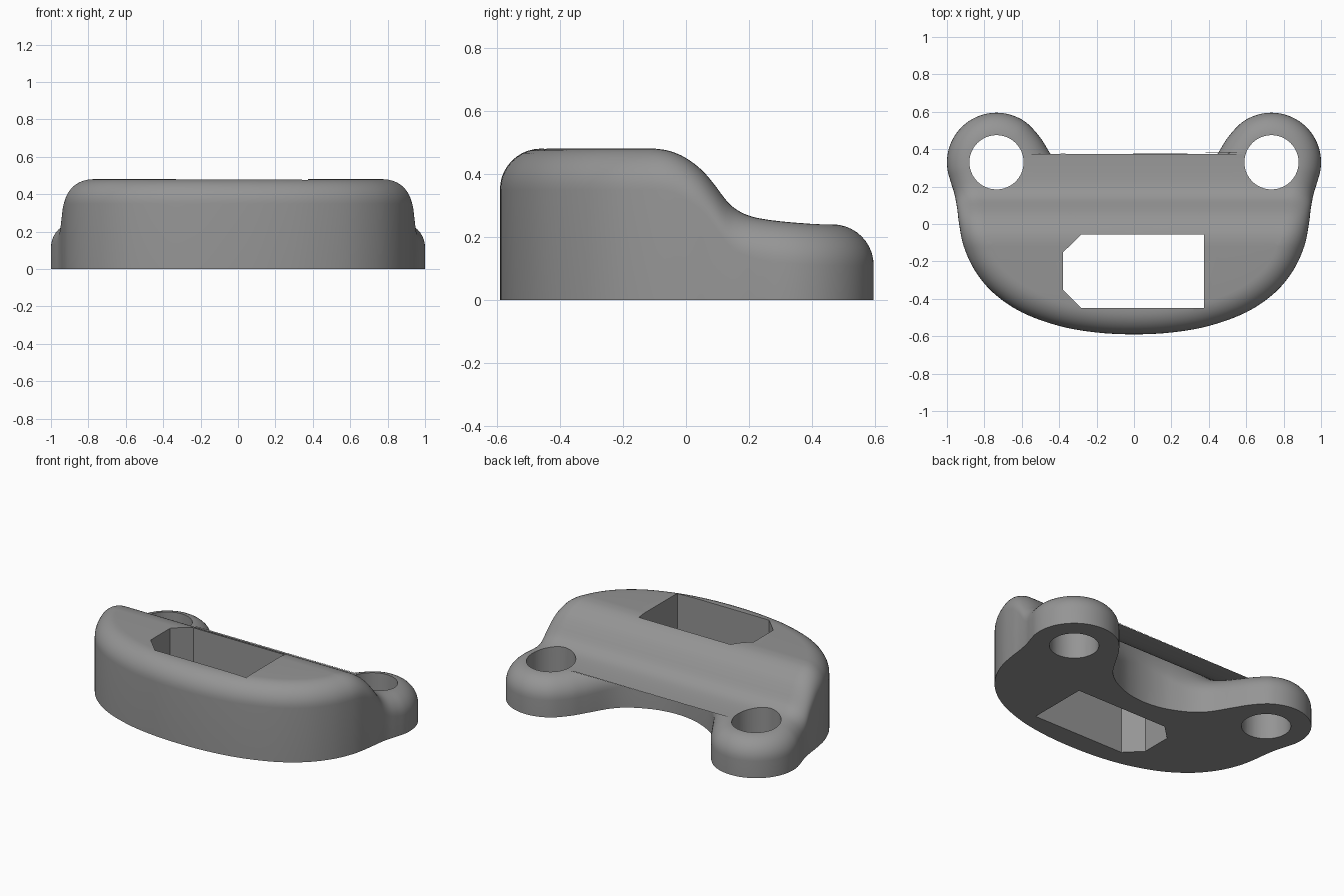
import bpy, bmesh, math
from mathutils import Vector

if "Cube" in bpy.data.objects:
    bpy.data.objects.remove(bpy.data.objects["Cube"])

R = 0.13                      # round-over of the top edge
EAR = Vector((0.735, 0.33))   # mounting ear centre
EAR_R, HOLE_R = 0.265, 0.145

grey = bpy.data.materials.new("mid grey")
grey.diffuse_color = (0.30, 0.30, 0.30, 1)
grey.use_nodes = True
grey.node_tree.nodes["Principled BSDF"].inputs["Base Color"].default_value = grey.diffuse_color


def spline(pts, steps, closed):
    """Smooth curve through 2D points."""
    n, out = len(pts), []
    get = (lambda i: pts[i % n]) if closed else (lambda i: pts[max(0, min(n - 1, i))])
    for i in range(n if closed else n - 1):
        a, b, c, d = (Vector(get(i + k)) for k in (-1, 0, 1, 2))
        for s in range(steps):
            t = s / steps
            out.append(0.5 * (2 * b + (c - a) * t + (2 * a - 5 * b + 4 * c - d) * t * t
                              + (3 * b - a - 3 * c + d) * t ** 3))
    return out if closed else out + [Vector(pts[-1])]


# Height of the top, stepping down from the body to the ears
step = spline([(-0.13, 0.48), (-0.1, 0.48), (-0.05, 0.472), (0, 0.45), (0.05, 0.412),
               (0.09, 0.366), (0.115, 0.332), (0.145, 0.298), (0.19, 0.271), (0.25, 0.256),
               (0.35, 0.245), (0.46, 0.24), (0.6, 0.24)], 6, False)


def height(y):
    if y <= step[0].x:
        return step[0].y
    for a, b in zip(step, step[1:]):
        if y <= b.x:
            return a.y + (b.y - a.y) * (y - a.x) / (b.x - a.x)
    return step[-1].y


# Right half of the outline, front to back, then mirrored
half = [(0, -0.59), (0.2, -0.58), (0.4, -0.545), (0.6, -0.472), (0.75, -0.37), (0.85, -0.25),
        (0.91, -0.12), (0.935, 0), (0.945, 0.08), (0.96, 0.16), (0.98, 0.225)]
for k in range(10):
    a = math.radians(-8 + 138 * k / 9)
    half.append((EAR.x + EAR_R * math.cos(a), EAR.y + EAR_R * math.sin(a)))
half += [(0.5, 0.46), (0.45, 0.38), (0.37, 0.25), (0.29, 0.175), (0.18, 0.12),
         (0.09, 0.095), (0, 0.087)]
outline = spline(half + [(-x, y) for x, y in reversed(half[1:-1])], 6, True)
n = len(outline)
inward = []
for i in range(n):
    t = (outline[(i + 1) % n] - outline[i - 1]).normalized()
    inward.append(Vector((-t.y, t.x)))

# Body: floor, wall and rounded edge as stacked rings
bm = bmesh.new()
rings = [[bm.verts.new((p.x, p.y, 0)) for p in outline]]
ARC = 10
for k in range(ARC + 1):
    a = math.pi / 2 * k / ARC
    d, drop = R * (1 - math.cos(a)), R * (1 - math.sin(a))
    ring = []
    for p, v in zip(outline, inward):
        q = p + v * d
        ring.append(bm.verts.new((q.x, q.y, 0.5 if k == ARC else height(q.y) - drop)))
    rings.append(ring)
for lo, hi in zip(rings, rings[1:]):
    for i in range(n):
        j = (i + 1) % n
        bm.faces.new((lo[i], lo[j], hi[j], hi[i]))
bm.faces.new(rings[0][::-1])

# Top surface: sliced across and bent to the stepped height
cap = bm.faces.new(rings[-1])
cap.material_index = 1
bmesh.ops.triangulate(bm, faces=[cap])
for k in range(46):
    faces = [f for f in bm.faces if f.material_index == 1]
    geom = faces + list({e for f in faces for e in f.edges}) + list({v for f in faces for v in f.verts})
    bmesh.ops.bisect_plane(bm, geom=geom, dist=1e-5, plane_co=(0, -0.12 + 0.0127 * k, 0),
                           plane_no=(0, 1, 0))
for v in {v for f in bm.faces if f.material_index == 1 for v in f.verts}:
    v.co.z = height(v.co.y)
for f in bm.faces:
    f.material_index = 0
bmesh.ops.triangulate(bm, faces=[f for f in bm.faces if len(f.verts) > 4])
bmesh.ops.recalc_face_normals(bm, faces=bm.faces[:])


def make_object(name, bm):
    me = bpy.data.meshes.new(name)
    bm.to_mesh(me)
    bm.free()
    me.materials.append(grey)
    ob = bpy.data.objects.new(name, me)
    bpy.context.collection.objects.link(ob)
    return ob


def prism(name, pts):
    """Tall cutter with the given plan shape."""
    b = bmesh.new()
    lo = [b.verts.new((x, y, -0.2)) for x, y in pts]
    hi = [b.verts.new((x, y, 0.8)) for x, y in pts]
    b.faces.new(lo[::-1])
    b.faces.new(hi)
    for i in range(len(pts)):
        j = (i + 1) % len(pts)
        b.faces.new((lo[i], lo[j], hi[j], hi[i]))
    ob = make_object(name, b)
    ob.hide_render = True
    return ob


body = make_object("bracket_body", bm)

# Slot with two clipped corners, and one bolt hole per ear
cutters = [prism("slot_cutter", [(-0.28, -0.45), (0.375, -0.45), (0.375, -0.055),
                                 (-0.28, -0.055), (-0.38, -0.152), (-0.38, -0.35)])]
for side in (-1, 1):
    cutters.append(prism("hole_cutter", [
        (side * EAR.x + HOLE_R * math.cos(math.tau * k / 64),
         EAR.y + HOLE_R * math.sin(math.tau * k / 64)) for k in range(64)]))

bpy.context.view_layer.objects.active = body
body.select_set(True)
for c in cutters:
    m = body.modifiers.new("cut", 'BOOLEAN')
    m.operation, m.solver, m.object = 'DIFFERENCE', 'EXACT', c
    bpy.ops.object.modifier_apply(modifier=m.name)
for c in cutters:
    bpy.data.objects.remove(c)
bpy.ops.object.shade_smooth_by_angle(angle=math.radians(35))
